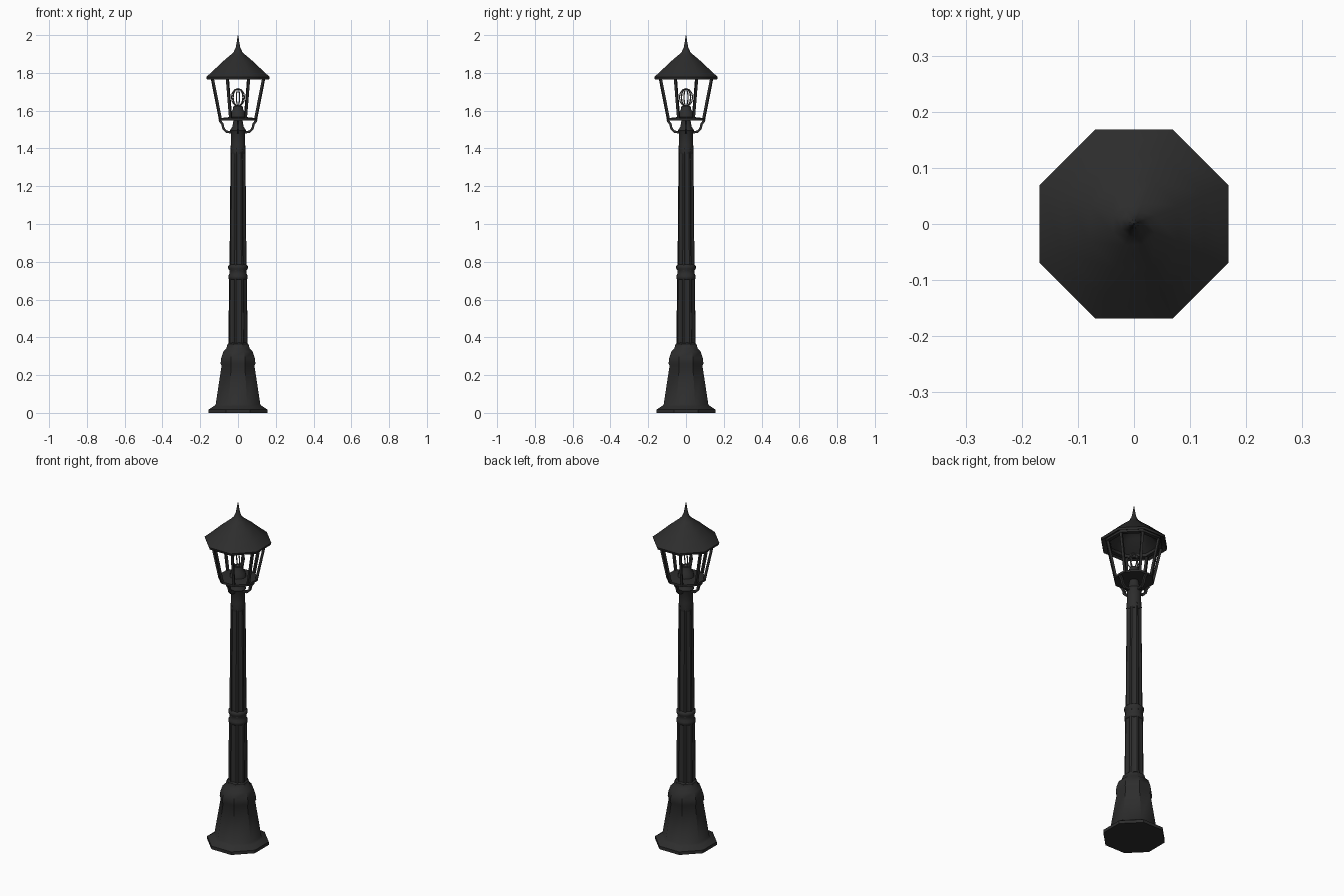
import bpy, bmesh, math
from mathutils import Vector

if "Cube" in bpy.data.objects:
    bpy.data.objects.remove(bpy.data.objects["Cube"])

def material(name, v):
    m = bpy.data.materials.new(name)
    m.diffuse_color = (v, v, v, 1)
    m.use_nodes = True
    m.node_tree.nodes["Principled BSDF"].inputs["Base Color"].default_value = m.diffuse_color
    return m

IRON = material("black iron", 0.026)
GLASS = material("bulb grey", 0.11)
OFFSET = math.pi / 8

def finish(bm, name, mat, angle):
    bmesh.ops.recalc_face_normals(bm, faces=bm.faces)
    me = bpy.data.meshes.new(name)
    bm.to_mesh(me)
    bm.free()
    ob = bpy.data.objects.new(name, me)
    bpy.context.collection.objects.link(ob)
    me.materials.append(mat)
    bpy.ops.object.select_all(action='DESELECT')
    ob.select_set(True)
    bpy.context.view_layer.objects.active = ob
    if angle:
        bpy.ops.object.shade_smooth_by_angle(angle=math.radians(angle))
    return ob

def lathe(name, profile, sides=8, mat=IRON, flute=0.0, angle=50, closed=False):
    """Stack rings of (radius, z); flute pulls in every other pair of points."""
    bm = bmesh.new()
    rings = []
    for r, z in profile:
        ring = []
        for i in range(sides):
            a = OFFSET + math.tau * i / sides
            k = r - (flute if i % 4 in (2, 3) else 0)
            ring.append(bm.verts.new((k * math.cos(a), k * math.sin(a), z)))
        rings.append(ring)
    pairs = list(zip(rings, rings[1:]))
    if closed:
        pairs.append((rings[-1], rings[0]))
    for lo, hi in pairs:
        for i in range(sides):
            j = (i + 1) % sides
            bm.faces.new((lo[i], lo[j], hi[j], hi[i]))
    if not closed:
        bm.faces.new(rings[0])
        bm.faces.new(rings[-1])
    return finish(bm, name, mat, angle)

def bars(name, path, width, count, offset, mat=IRON, loop=False):
    """Square bars along a (radius, z) path, repeated around the axis."""
    bm = bmesh.new()
    n = len(path)
    for c in range(count):
        a = offset + math.tau * c / count
        out, side = Vector((math.cos(a), math.sin(a), 0)), Vector((-math.sin(a), math.cos(a), 0))
        rings = []
        for i, (r, z) in enumerate(path):
            p = path[(i - 1) % n] if loop or i else path[0]
            q = path[(i + 1) % n] if loop or i < n - 1 else path[-1]
            t = (out * (q[0] - p[0]) + Vector((0, 0, q[1] - p[1]))).normalized()
            nrm = t.cross(side)
            mid = out * r + Vector((0, 0, z))
            h = width / 2
            rings.append([bm.verts.new(mid + side * u * h + nrm * v * h)
                          for u, v in ((-1, -1), (1, -1), (1, 1), (-1, 1))])
        pairs = list(zip(rings, rings[1:]))
        if loop:
            pairs.append((rings[-1], rings[0]))
        for lo, hi in pairs:
            for i in range(4):
                j = (i + 1) % 4
                bm.faces.new((lo[i], lo[j], hi[j], hi[i]))
        if not loop:
            bm.faces.new(rings[0])
            bm.faces.new(rings[-1])
    return finish(bm, name, mat, 0)

# Foot plate, tapered pedestal and its collar
lathe("pedestal", [(0.168, 0), (0.168, 0.018), (0.138, 0.036), (0.128, 0.045),
                   (0.094, 0.25), (0.1, 0.262), (0.096, 0.29), (0.084, 0.325),
                   (0.066, 0.342), (0.06, 0.365), (0.045, 0.375)], 8, angle=40)

# Fluted post in two lengths, with ring between
lathe("lower_post", [(0.052, 0.34), (0.048, 0.73)], 32, flute=0.005, angle=20)
lathe("upper_post", [(0.046, 0.75), (0.040, 1.40)], 32, flute=0.005, angle=20)
lathe("post_ring", [(0.045, 0.705), (0.051, 0.71), (0.051, 0.725), (0.046, 0.735),
                    (0.046, 0.755), (0.052, 0.765), (0.052, 0.778), (0.045, 0.785)], 16)

# Neck under the lantern
lathe("post_neck", [(0.038, 1.37), (0.041, 1.385), (0.038, 1.42), (0.038, 1.485),
                    (0.043, 1.495), (0.03, 1.515), (0.024, 1.55)], 16)

# Curved arms carrying the lantern floor
bars("support_arms", [(0.03, 1.485), (0.06, 1.488), (0.077, 1.505), (0.083, 1.53),
                      (0.098, 1.55)], 0.013, 4, 0)

# Lantern floor and bulb holder
lathe("lantern_floor", [(0.108, 1.548), (0.108, 1.56), (0.05, 1.566)], 8)
lathe("bulb_holder", [(0.046, 1.56), (0.04, 1.59), (0.028, 1.605), (0.024, 1.625)], 12)

# Sloping corner bars
bars("corner_bars", [(0.1, 1.55), (0.148, 1.775)], 0.013, 8, OFFSET)

# Bulb drawn as thin loops
loop = [(0.036 * math.cos(math.tau * i / 12), 1.67 + 0.047 * math.sin(math.tau * i / 12))
        for i in range(12)]
bars("bulb", loop, 0.005, 3, 0.3, GLASS, True)

# Upper frame and hollow roof
lathe("top_frame", [(0.155, 1.765), (0.155, 1.782), (0.132, 1.782), (0.132, 1.765)], 8, closed=True)
lathe("roof", [(0.02, 1.885), (0.075, 1.845), (0.13, 1.79), (0.178, 1.765), (0.182, 1.778),
               (0.135, 1.818), (0.085, 1.862), (0.04, 1.897), (0.024, 1.912), (0.013, 1.935),
               (0.007, 1.965), (0.001, 2.0)], 8, angle=50)
